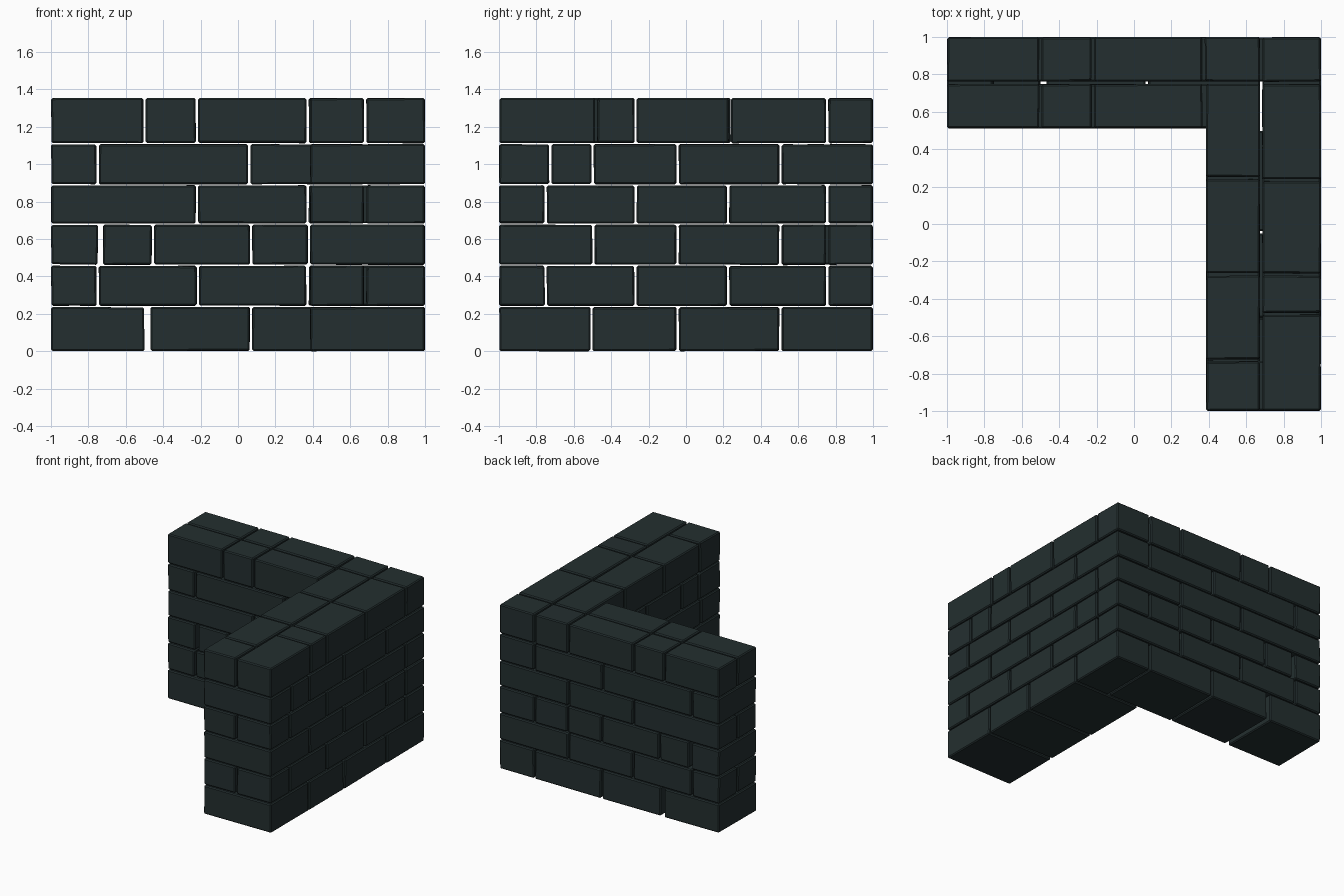
import bpy, bmesh, random
from mathutils import Matrix, Vector

if "Cube" in bpy.data.objects:
    bpy.data.objects.remove(bpy.data.objects["Cube"], do_unlink=True)
random.seed(4)

# Dark slate stone, the only colour
stone = bpy.data.materials.new("dark_slate_stone")
stone.use_nodes = True
colour = (0.017, 0.028, 0.029, 1)
stone.diffuse_color = colour
bsdf = stone.node_tree.nodes["Principled BSDF"]
bsdf.inputs["Base Color"].default_value = colour
bsdf.inputs["Roughness"].default_value = 0.9

INNER_X, MID_X = 0.38, 0.68      # return wall: inner face and layer joint
INNER_Y, MID_Y = 0.505, 0.755    # back wall: inner face and layer joint
LEVELS = [0, 0.24, 0.46, 0.68, 0.89, 1.11, 1.355]
TOP = LEVELS[-1]

# Vertical joints of each course, bottom to top
BACK = [[-0.485, 0.07], [-0.75, -0.215], [-0.735, -0.455, 0.07],
        [-0.22], [-0.75, 0.06], [-0.5, -0.22]]
SIDE = [[-0.505, -0.045], [-0.75, -0.27, 0.225], [-0.495, -0.045],
        [-0.75, -0.27, 0.225], [-0.725, -0.5, -0.045], [-0.48, -0.27, 0.235]]
WIDE = {-0.485: 0.014, -0.735: 0.013}   # joints that have opened up


def brick(bm, xs, ys, zs):
    """Add one slightly uneven block with chamfered edges."""
    spans = []
    for axis, (a, b) in enumerate((xs, ys, zs)):
        gap = 0.002 if axis == 2 else 0.005
        ends = (0, TOP) if axis == 2 else (-1, 1)
        lo = a if a in ends else a + WIDE.get(a, gap)
        hi = b if b in ends else b - WIDE.get(b, gap)
        spans.append((lo, hi))
    size = Vector([b - a for a, b in spans])
    mid = Vector([(a + b) / 2 for a, b in spans])
    block = bmesh.new()
    bmesh.ops.create_cube(block, size=1, matrix=Matrix.Translation(mid) @ Matrix.Diagonal(size).to_4x4())
    for v in block.verts:
        for i in range(3):
            v.co[i] += (1 if v.co[i] < mid[i] else -1) * random.uniform(0, 0.004)
    bmesh.ops.bevel(block, geom=block.edges[:], offset=0.008, segments=1,
                    affect='EDGES', profile=0.5)
    part = bpy.data.meshes.new("block")
    block.to_mesh(part)
    block.free()
    bm.from_mesh(part)
    bpy.data.meshes.remove(part)


def finish(bm, name):
    mesh = bpy.data.meshes.new(name)
    bm.to_mesh(mesh)
    bm.free()
    mesh.materials.append(stone)
    obj = bpy.data.objects.new(name, mesh)
    bpy.context.collection.objects.link(obj)
    return obj


def pairs(points):
    return list(zip(points, points[1:]))


for n, zs in enumerate(pairs(LEVELS)):
    header = n % 2 == 0          # courses whose end blocks span both layers
    solid = n == 0               # footing blocks span both layers throughout

    # Back wall
    bm = bmesh.new()
    outer_end = [INNER_X, MID_X] if header else [0.372, 1]
    if n == 5:
        outer_end = [0.372, MID_X, 1]
    inner_end = [INNER_X, MID_X] if header else [0.372]
    if n in (0, 4):
        outer_end = inner_end = [MID_X]
    for i, xs in enumerate(pairs([-1] + BACK[n] + outer_end)):
        full = solid or (header and i == 0)
        brick(bm, xs, (INNER_Y if full else MID_Y, 1), zs)
    for i, xs in enumerate(pairs([-1] + BACK[n] + inner_end)):
        if not (solid or (header and i == 0)):
            brick(bm, xs, (INNER_Y, MID_Y), zs)
    finish(bm, f"back_wall_course_{n + 1}")

    # Return wall
    bm = bmesh.new()
    corner = [INNER_Y, 1] if header else [MID_Y]
    if n == 2:
        corner = [INNER_Y, MID_Y, 1]
    for i, ys in enumerate(pairs([-1] + SIDE[n] + corner)):
        full = (solid and ys[1] <= INNER_Y) or (header and i == 0)
        brick(bm, (INNER_X if full else MID_X, 1), ys, zs)
    inner = [-0.73, -0.27, 0.245] if n == 5 else SIDE[n]
    inner_stop = INNER_Y if header else MID_Y
    for i, ys in enumerate(pairs([-1] + inner + [inner_stop])):
        if not (solid or (header and i == 0)):
            brick(bm, (INNER_X, MID_X), ys, zs)
    finish(bm, f"return_wall_course_{n + 1}")
